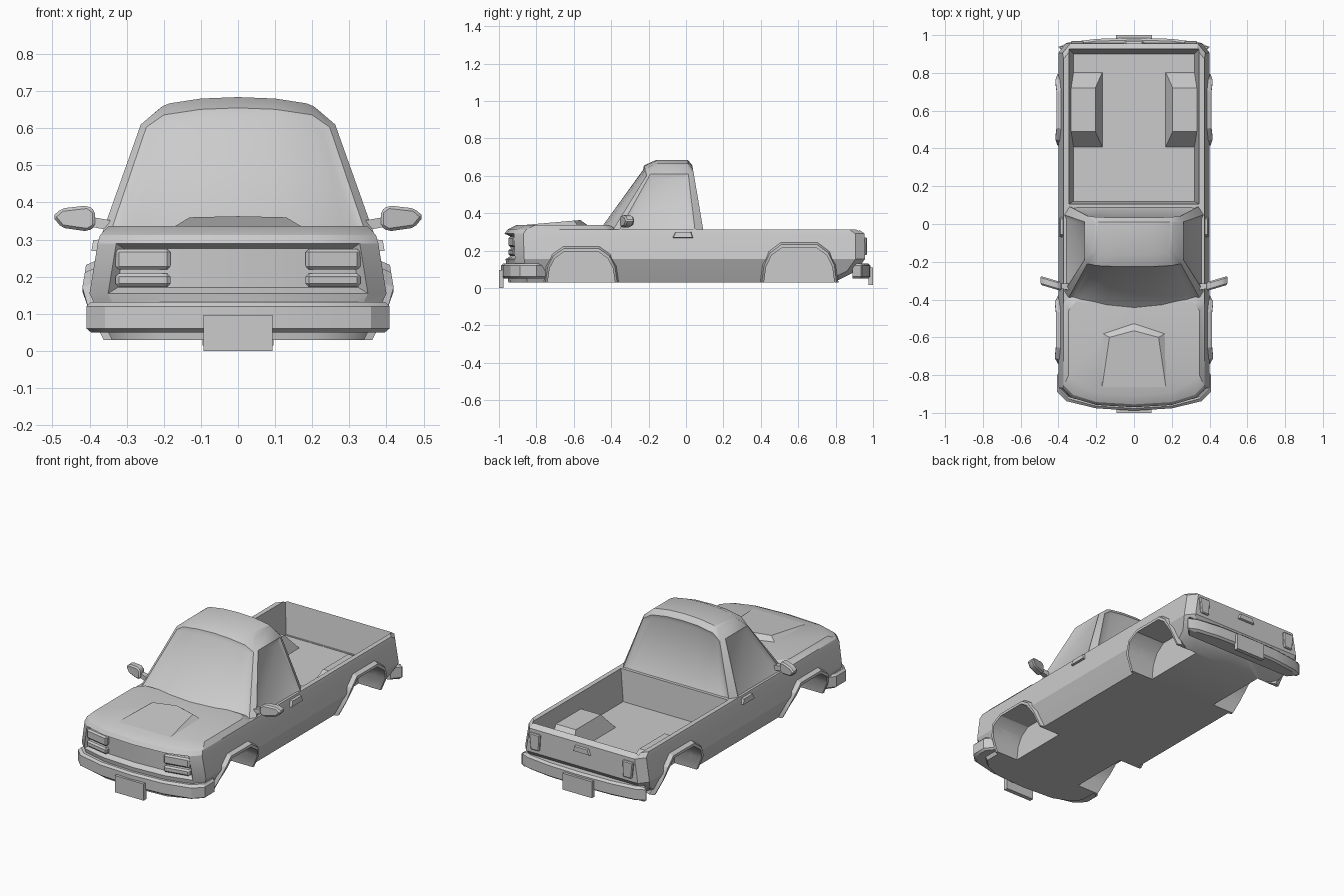
import bpy, bmesh
from mathutils import Vector

if "Cube" in bpy.data.objects:
    bpy.data.objects.remove(bpy.data.objects["Cube"])

grey = bpy.data.materials.new("plain_grey")
grey.use_nodes = True
grey.diffuse_color = (0.6, 0.6, 0.6, 1)
grey.node_tree.nodes["Principled BSDF"].inputs["Base Color"].default_value = (0.6, 0.6, 0.6, 1)


def finish(name, bm, bevel=0):
    """Turn a bmesh into a shaded object."""
    if bevel:
        bmesh.ops.bevel(bm, geom=bm.edges[:], offset=bevel, segments=1, affect='EDGES')
    bmesh.ops.recalc_face_normals(bm, faces=bm.faces[:])
    mesh = bpy.data.meshes.new(name)
    bm.to_mesh(mesh)
    bm.free()
    mesh.materials.append(grey)
    ob = bpy.data.objects.new(name, mesh)
    bpy.context.collection.objects.link(ob)
    return ob


def hull(name, pts, side=1, bevel=0):
    """Convex solid around a few points, optionally on the mirrored side."""
    bm = bmesh.new()
    for x, y, z in pts:
        bm.verts.new((x * side, y, z))
    out = bmesh.ops.convex_hull(bm, input=bm.verts[:])
    junk = [v for v in out["geom_interior"] if isinstance(v, bmesh.types.BMVert)]
    bmesh.ops.delete(bm, geom=junk, context='VERTS')
    bmesh.ops.dissolve_limit(bm, angle_limit=0.02, verts=bm.verts[:], edges=bm.edges[:])
    return finish(name, bm, bevel)


def frustum(x0, x1, y0, y1, z0, z1, dx0=0, dx1=0, dy0=0, dy1=0):
    """Corners of a box whose top is inset by the given amounts."""
    low = [(x, y, z0) for x in (x0, x1) for y in (y0, y1)]
    return low + [(x, y, z1) for x in (x0 + dx0, x1 - dx1) for y in (y0 + dy0, y1 - dy1)]


def loft(halves, flip=1, caps=(True, True)):
    """Skin mirrored half outlines from bottom to top."""
    bm = bmesh.new()
    rings = []
    for half in halves:
        full = half + [(-x, y, z) for x, y, z in half[-2:0:-1]]
        rings.append([bm.verts.new((x, y * flip, z)) for x, y, z in full])
    n = len(rings[0])
    rows = [[bm.faces.new((a[i], a[(i + 1) % n], b[(i + 1) % n], b[i])) for i in range(n)]
            for a, b in zip(rings, rings[1:])]
    if caps[0]:
        bm.faces.new(rings[0])
    if caps[1]:
        bm.faces.new(rings[-1])
    bmesh.ops.recalc_face_normals(bm, faces=bm.faces[:])
    return bm, rings, rows


def outline(w, f, b, z, c=0.1):
    """Half plan of the car with a bowed front and cut corners."""
    return [(0, f, z), (0.2, f + 0.12 * c, z), (w - 0.05, f + c / 2, z), (w, f + c, z),
            (w, b - 0.05, z), (w - 0.04, b, z), (0, b, z)]


def inset(bm, faces, thickness, depth):
    bmesh.ops.inset_region(bm, faces=faces, thickness=thickness, depth=depth,
                           use_even_offset=True, use_boundary=True)


def combine(ob, other, operation):
    mod = ob.modifiers.new("cut", 'BOOLEAN')
    mod.object, mod.operation, mod.solver = other, operation, 'EXACT'
    bpy.context.view_layer.objects.active = ob
    bpy.ops.object.modifier_apply(modifier=mod.name)
    bpy.data.objects.remove(other)


# Body shell with a recessed grille
SECTION = [(0.34, -0.95, 0.79, 0.03), (0.37, -0.955, 0.91, 0.09), (0.4, -0.965, 0.957, 0.155),
           (0.378, -0.97, 0.955, 0.29), (0.372, -0.955, 0.925, 0.312)]
bm, rings, rows = loft([outline(*s) for s in SECTION])
inset(bm, [rows[2][i] for i in (0, 1, -1, -2)], 0.015, -0.03)
body = finish("body", bm)


def body_x(z):
    """Half width of the body at a height."""
    for (w0, _, _, z0), (w1, _, _, z1) in zip(SECTION, SECTION[1:]):
        if z <= z1:
            return w0 + (w1 - w0) * (z - z0) / (z1 - z0)
    return SECTION[-1][0]


# Load bed and its wheel tubs
combine(body, hull("bed_cutter", frustum(-0.32, 0.32, 0.12, 0.9, 0.13, 0.4,
                                         -0.036, -0.036, -0.02, -0.04)), 'DIFFERENCE')
for s in (1, -1):
    tub = frustum(0.16, 0.35, 0.39, 0.82, 0.11, 0.226, 0.045, 0, 0.1, 0.1)
    combine(body, hull("tub", tub, s), 'UNION')

# Wheel arches with raised flares
ARCH = [(-1, 0), (-0.94, 0.45), (-0.78, 0.78), (-0.48, 1)]
ARCH += [(-y, z) for y, z in reversed(ARCH)]


def arch(cy, hw, h):
    return [(cy + y * hw, 0.03 + z * h) for y, z in ARCH]


for label, cy, hw, h in (("front", -0.56, 0.18, 0.166), ("rear", 0.605, 0.188, 0.186)):
    opening = arch(cy, hw, h)
    for s in (1, -1):
        well = opening + [(cy - hw, -0.05), (cy + hw, -0.05)]
        combine(body, hull("well_cutter", [(x, y, z) for x in (0.22, 0.6) for y, z in well], s),
                'DIFFERENCE')
        bm = bmesh.new()
        loops = [[bm.verts.new((s * (body_x(z) + off), y, z)) for y, z in arch(cy, hw + g, h + g * 1.3)]
                 for g, off in ((0.022, -0.006), (0.012, 0.022), (0, 0.02), (0, -0.06))]
        for a, b in zip(loops, loops[1:] + loops[:1]):
            for i in range(len(ARCH) - 1):
                bm.faces.new((a[i], a[i + 1], b[i + 1], b[i]))
        for end in (0, -1):
            bm.faces.new([lp[end] for lp in loops])
        finish(f"{label}_{'left' if s > 0 else 'right'}_flare", bm)

# Hood and its raised scoop
bm, _, _ = loft([outline(0.372, -0.955, -0.37, 0.312), outline(0.348, -0.905, -0.41, 0.337)])
finish("hood", bm)
scoop = []
for s in (1, -1):
    scoop += [(s * 0.172, -0.885, 0.335), (s * 0.165, -0.58, 0.335), (s * 0.13, -0.6, 0.36)]
hull("hood_scoop", scoop + [(0, -0.525, 0.335), (0, -0.565, 0.363)])

# Cab with crowned roof and recessed windows
sill = [(0, -0.47, 0.315), (0.15, -0.455, 0.315), (0.29, -0.42, 0.315), (0.346, -0.39, 0.312),
        (0.374, -0.365, 0.295), (0.374, 0.05, 0.295), (0.346, 0.095, 0.295),
        (0.29, 0.1, 0.295), (0.15, 0.1, 0.295), (0, 0.1, 0.295)]
brow = [(0, -0.225, 0.655), (0.1, -0.225, 0.651), (0.2, -0.22, 0.636), (0.247, -0.21, 0.603),
        (0.262, -0.19, 0.61), (0.262, 0.012, 0.61), (0.247, 0.043, 0.603),
        (0.2, 0.037, 0.636), (0.1, 0.034, 0.651), (0, 0.034, 0.655)]
roof = [(0, -0.16, 0.684), (0.1, -0.16, 0.68), (0.185, -0.155, 0.667), (0.202, -0.15, 0.66),
        (0.207, -0.14, 0.657)]
roof += [(x, 0.01, z) for x, y, z in reversed(roof)]
bm, rings, rows = loft([sill, brow, roof], caps=(True, False))
top, n, m = rings[-1], len(rings[-1]), len(roof)
for i in range(m // 2 - 1):
    quad = (i, i + 1, m - 2 - i, m - 1 - i)
    bm.faces.new([top[q] for q in quad])
    bm.faces.new([top[(n - q) % n] for q in reversed(quad)])
bmesh.ops.recalc_face_normals(bm, faces=bm.faces[:])
for cols in ((0, 1, 2, 15, 16, 17), (6, 7, 8, 9, 10, 11), (4,), (13,)):
    inset(bm, [rows[0][c] for c in cols], 0.022, -0.01)
finish("cab", bm)

# Bumpers and blank plates
for name, w, f, b, c, flip in (("front_bumper", 0.408, -0.988, -0.75, 0.1, 1),
                               ("rear_bumper", 0.4, -0.986, -0.89, 0.05, -1)):
    bm, _, _ = loft([outline(w - d, f + d, b, z, c) for d, z in
                     ((0.012, 0.05), (0, 0.06), (0, 0.12), (0.012, 0.132))], flip)
    finish(name, bm)
hull("front_plate", frustum(-0.093, 0.093, -1, -0.975, 0, 0.097))
hull("rear_plate", frustum(-0.095, 0.095, 0.975, 1, 0.015, 0.11))

# Tailgate handle
hull("tailgate_handle", [(x * s, y, z) for s in (1, -1) for x, y, z in
                         ((0.06, 0.95, 0.235), (0.045, 0.95, 0.272), (0.05, 0.967, 0.24), (0.04, 0.967, 0.268))])

# Lamps, door handles and mirrors on both sides
MIRROR = [(0.385, 0.335), (0.385, 0.377), (0.405, 0.392), (0.475, 0.384),
          (0.5, 0.362), (0.475, 0.332), (0.405, 0.322)]
for s, side in ((1, "left"), (-1, "right")):
    for part, z0, z1 in (("upper", 0.219, 0.275), ("lower", 0.172, 0.209)):
        lamp = [(x, y + (x - 0.18) * 0.2, z) for x, y, z in frustum(0.182, 0.33, -0.952, -0.88, z0, z1)]
        hull(f"{side}_{part}_headlamp", lamp, s, 0.009)
    tail = [(x, y, z) for x, z in ((0.27, 0.175), (0.325, 0.175), (0.335, 0.27), (0.265, 0.27))
            for y in (0.94, 0.968)]
    hull(f"{side}_tail_lamp", tail, s, 0.005)
    handle = [(0.36, -0.075, 0.266), (0.36, 0.042, 0.266), (0.36, -0.058, 0.302), (0.36, 0.03, 0.302),
              (0.395, -0.068, 0.27), (0.395, 0.034, 0.27), (0.39, -0.055, 0.298), (0.39, 0.025, 0.298)]
    hull(f"{side}_door_handle", handle, s)
    glass = [(x, y + 0.3 * (x - 0.385), z) for x, z in MIRROR for y in (-0.355, -0.308)]
    hull(f"{side}_mirror", glass, s, 0.008)
    arm = [(0.345, y, z) for y in (-0.35, -0.315) for z in (0.325, 0.352)]
    arm += [(0.4, y, z) for y in (-0.34, -0.315) for z in (0.335, 0.362)]
    hull(f"{side}_mirror_arm", arm, s)

# Smooth the gentle curves, keep creases sharp
bpy.ops.object.select_all(action='DESELECT')
for ob in bpy.context.collection.objects:
    if ob.type == 'MESH' and grey.name in ob.data.materials:
        ob.select_set(True)
        bpy.context.view_layer.objects.active = ob
bpy.ops.object.shade_smooth_by_angle(angle=0.5)
